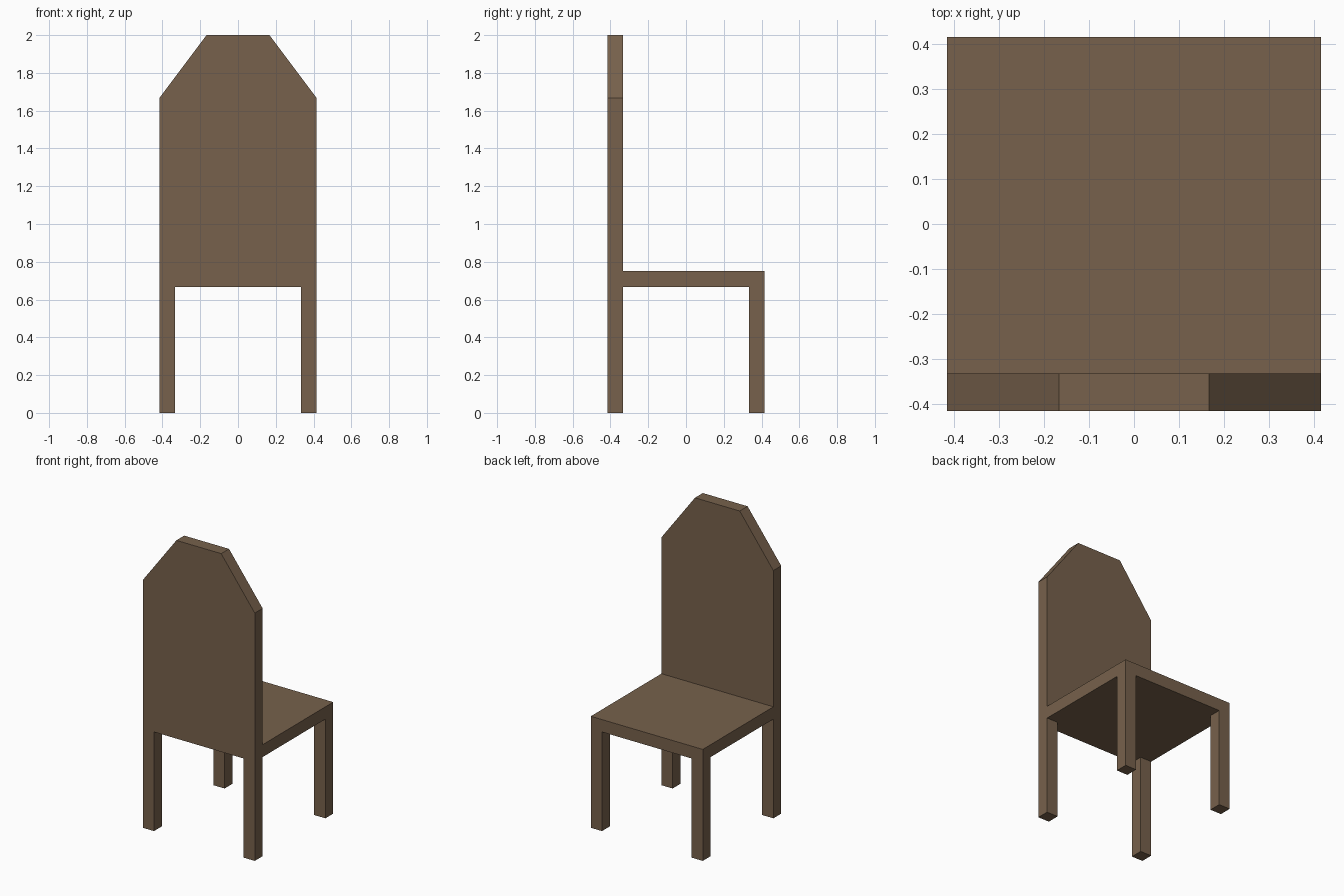
import bpy
import bmesh

cube = bpy.data.objects.get("Cube")
if cube:
    bpy.data.objects.remove(cube, do_unlink=True)

T = 1 / 12            # board thickness and leg width
HALF = 5 * T          # half the width and depth
UNDER = 8 * T         # underside of the seat
TOP = 2.0

wood = bpy.data.materials.new("brown wood")
wood.use_nodes = True
colour = (0.184, 0.120, 0.072, 1)
wood.diffuse_color = colour
shader = wood.node_tree.nodes["Principled BSDF"]
shader.inputs["Base Color"].default_value = colour
shader.inputs["Roughness"].default_value = 0.8


def board(name, outline, y0, y1):
    """Extrude an outline in x and z from y0 to y1."""
    bm = bmesh.new()
    face = bm.faces.new([bm.verts.new((x, y0, z)) for x, z in outline])
    new = bmesh.ops.extrude_face_region(bm, geom=[face])["geom"]
    verts = [v for v in new if isinstance(v, bmesh.types.BMVert)]
    bmesh.ops.translate(bm, verts=verts, vec=(0, y1 - y0, 0))
    bmesh.ops.recalc_face_normals(bm, faces=bm.faces)
    mesh = bpy.data.meshes.new(name)
    bm.to_mesh(mesh)
    bm.free()
    mesh.materials.append(wood)
    obj = bpy.data.objects.new(name, mesh)
    bpy.context.collection.objects.link(obj)
    return obj


def rectangle(x0, x1, z0, z1):
    return [(x0, z0), (x1, z0), (x1, z1), (x0, z1)]


# Backrest with its two upper corners cut off
half_outline = [(HALF, UNDER), (HALF, TOP - 4 * T), (2 * T, TOP)]
outline = half_outline + [(-x, z) for x, z in reversed(half_outline)]
board("backrest", outline, -HALF, -HALF + T)

# Seat
board("seat", rectangle(-HALF, HALF, UNDER, UNDER + T), -HALF + T, HALF)

# Four square legs, flush with the corners
for side, x in (("right", -HALF), ("left", HALF - T)):
    for end, y in (("backrest", -HALF), ("seat", HALF - T)):
        board(f"{side}_{end}_leg", rectangle(x, x + T, 0, UNDER), y, y + T)
